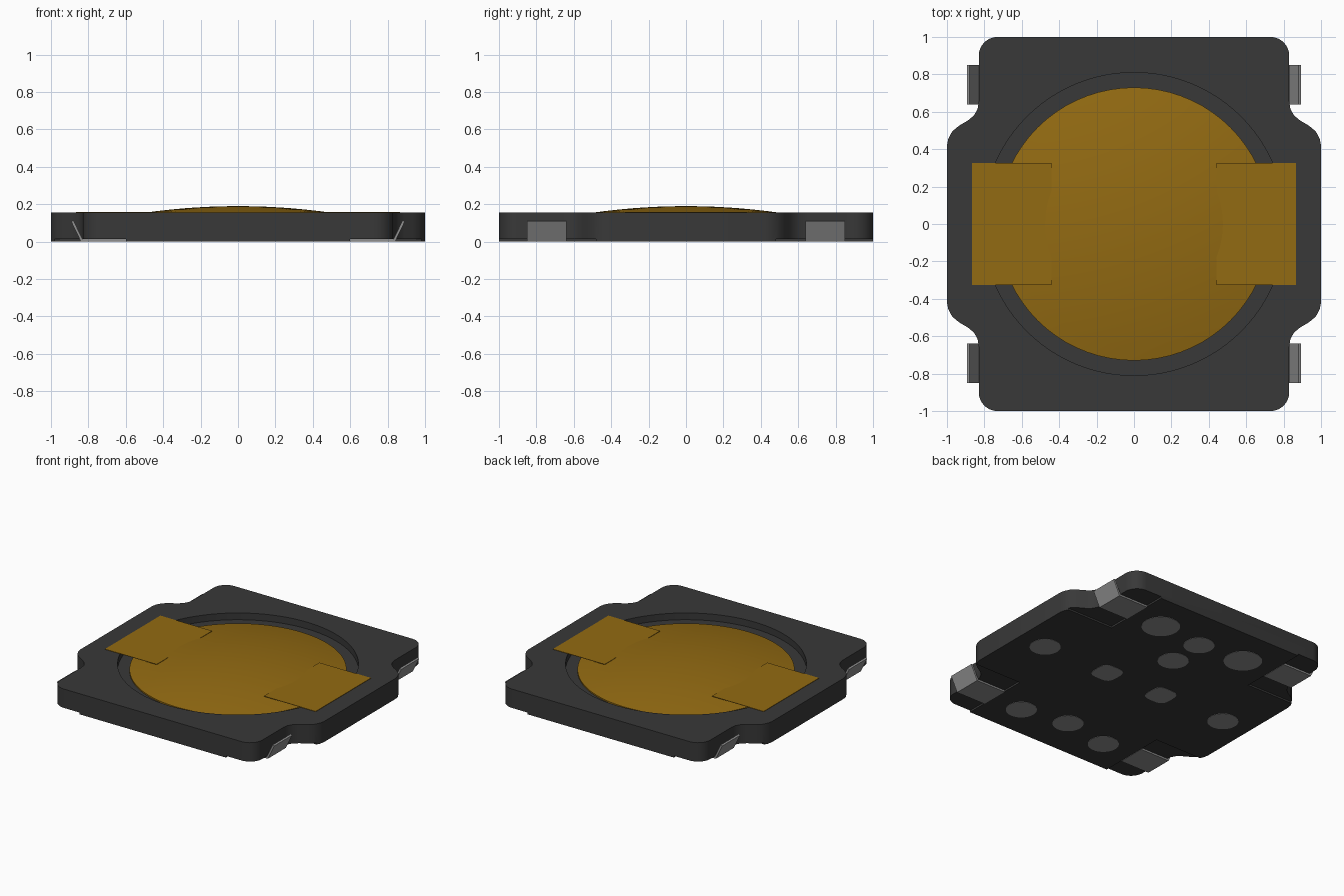
import bpy, bmesh
from math import sin, cos, pi, radians, copysign

cube = bpy.data.objects.get("Cube")
if cube:
    bpy.data.objects.remove(cube, do_unlink=True)


def material(name, rgb, metallic=0.0):
    m = bpy.data.materials.new(name)
    m.use_nodes = True
    m.diffuse_color = (*rgb, 1)
    m.node_tree.nodes["Principled BSDF"].inputs["Base Color"].default_value = (*rgb, 1)
    return m


BLACK = material("dark plastic", (0.04, 0.04, 0.04))
METAL = material("grey metal", (0.28, 0.28, 0.28))
AMBER = material("amber film", (0.29, 0.145, 0.006))


def finish(bm, name, mat):
    bmesh.ops.recalc_face_normals(bm, faces=bm.faces)
    mesh = bpy.data.meshes.new(name)
    bm.to_mesh(mesh)
    bm.free()
    ob = bpy.data.objects.new(name, mesh)
    bpy.context.collection.objects.link(ob)
    mesh.materials.append(mat)
    return ob


def smooth(ob):
    bpy.ops.object.select_all(action="DESELECT")
    ob.select_set(True)
    bpy.context.view_layer.objects.active = ob
    bpy.ops.object.shade_smooth_by_angle(angle=radians(30))


def prism(name, points, offset, mat):
    """Closed loop of 3D points pushed along an offset vector."""
    bm = bmesh.new()
    face = bm.faces.new([bm.verts.new(p) for p in points])
    moved = bmesh.ops.extrude_face_region(bm, geom=[face])["geom"]
    bmesh.ops.translate(bm, vec=offset, verts=[v for v in moved if isinstance(v, bmesh.types.BMVert)])
    return finish(bm, name, mat)


def circle(r, x=0, y=0, z=0, power=1.0, n=40):
    """Ring of points; a power below one squares it off."""
    def bend(t):
        return copysign(abs(t) ** power, t)
    return [(x + r * bend(cos(a)), y + r * bend(sin(a)), z)
            for a in (2 * pi * i / n for i in range(n))]


def box(name, x0, x1, y0, y1, z0, z1, mat):
    return prism(name, [(x0, y0, z0), (x1, y0, z0), (x1, y1, z0), (x0, y1, z0)], (0, 0, z1 - z0), mat)


# Housing outline: one quarter with side notch and rounded corner, then mirrored
BASE, TOP = 0.002, 0.155
quarter = [(1, 0.42), (0.993, 0.455), (0.972, 0.495), (0.935, 0.526), (0.89, 0.552),
           (0.856, 0.58), (0.836, 0.615), (0.83, 0.655)]
quarter += [(0.73 + 0.1 * cos(a), 0.9 + 0.1 * sin(a)) for a in (pi / 2 * i / 8 for i in range(9))]
half = quarter + [(-x, y) for x, y in reversed(quarter)]
outline = half + [(x, -y) for x, y in reversed(half)]
housing = prism("housing", [(x, y, BASE) for x, y in outline], (0, 0, TOP - BASE), BLACK)

# Round well in the top and four shallow corner pockets underneath
FLOOR = 0.105
cutters = [prism("well_cutter", circle(0.81, z=FLOOR, n=96), (0, 0, 0.2), BLACK)]
for sx in (-1, 1):
    for sy in (-1, 1):
        xs, ys = sorted((sx * 0.6, sx * 1.2)), sorted((sy * 0.48, sy * 1.2))
        cutters.append(box("pocket_cutter", *xs, *ys, -0.1, 0.015, BLACK))
for c in cutters:
    mod = housing.modifiers.new("cut", "BOOLEAN")
    mod.operation = "DIFFERENCE"
    mod.solver = "EXACT"
    mod.object = c
bpy.context.view_layer.update()
graph = bpy.context.evaluated_depsgraph_get()
cut_mesh = bpy.data.meshes.new_from_object(housing.evaluated_get(graph))
housing.modifiers.clear()
housing.data = cut_mesh
for c in cutters:
    bpy.data.objects.remove(c, do_unlink=True)
smooth(housing)

# Shallow domed film disc sitting in the well
DOME_R, PEAK = 0.73, 0.19
bm = bmesh.new()
rings, sides = 10, 72
centre = bm.verts.new((0, 0, PEAK))
previous = None
for i in range(1, rings + 1):
    r = DOME_R * i / rings
    ring = [bm.verts.new(p) for p in circle(r, z=PEAK - r * r / 7.1, n=sides)]
    for j in range(sides):
        k = (j + 1) % sides
        if previous:
            bm.faces.new((previous[j], ring[j], ring[k], previous[k]))
        else:
            bm.faces.new((centre, ring[j], ring[k]))
    previous = ring
foot = [bm.verts.new((v.co.x, v.co.y, FLOOR)) for v in previous]
for j in range(sides):
    k = (j + 1) % sides
    bm.faces.new((previous[j], foot[j], foot[k], previous[k]))
bm.faces.new(foot)
smooth(finish(bm, "film_dome", AMBER))

# Flat film tabs reaching over the rim, and the four bent terminals
for sx, side in ((1, "left"), (-1, "right")):
    xs = sorted((sx * 0.44, sx * 0.865))
    box(f"film_tab_{side}", *xs, -0.325, 0.325, TOP, TOP + 0.003, AMBER)
    for sy, end in ((1, "back"), (-1, "front")):
        profile = [(0.6, 0), (0.84, 0), (0.892, 0.108), (0.88, 0.114), (0.831, 0.013), (0.6, 0.013)]
        prism(f"terminal_{end}_{side}", [(sx * x, sy * 0.64, z) for x, z in profile],
              (0, sy * 0.21, 0), METAL)

# Metal contact spots on the underside: x, y, radius, mirrored when off centre
spots = [(0.36, 0.71, 0.13), (0.36, -0.75, 0.105), (0.78, 0, 0.105),
         (0, 0.68, 0.105), (0, 0.41, 0.105), (0, -0.69, 0.105)]
for x, y, r in spots:
    for sx in ((1, -1) if x else (1,)):
        prism("underside_spot", circle(r, sx * x, y), (0, 0, 0.004), METAL)
for sx in (1, -1):
    prism("underside_square_spot", circle(0.092, sx * 0.235, 0, power=0.6), (0, 0, 0.004), METAL)
